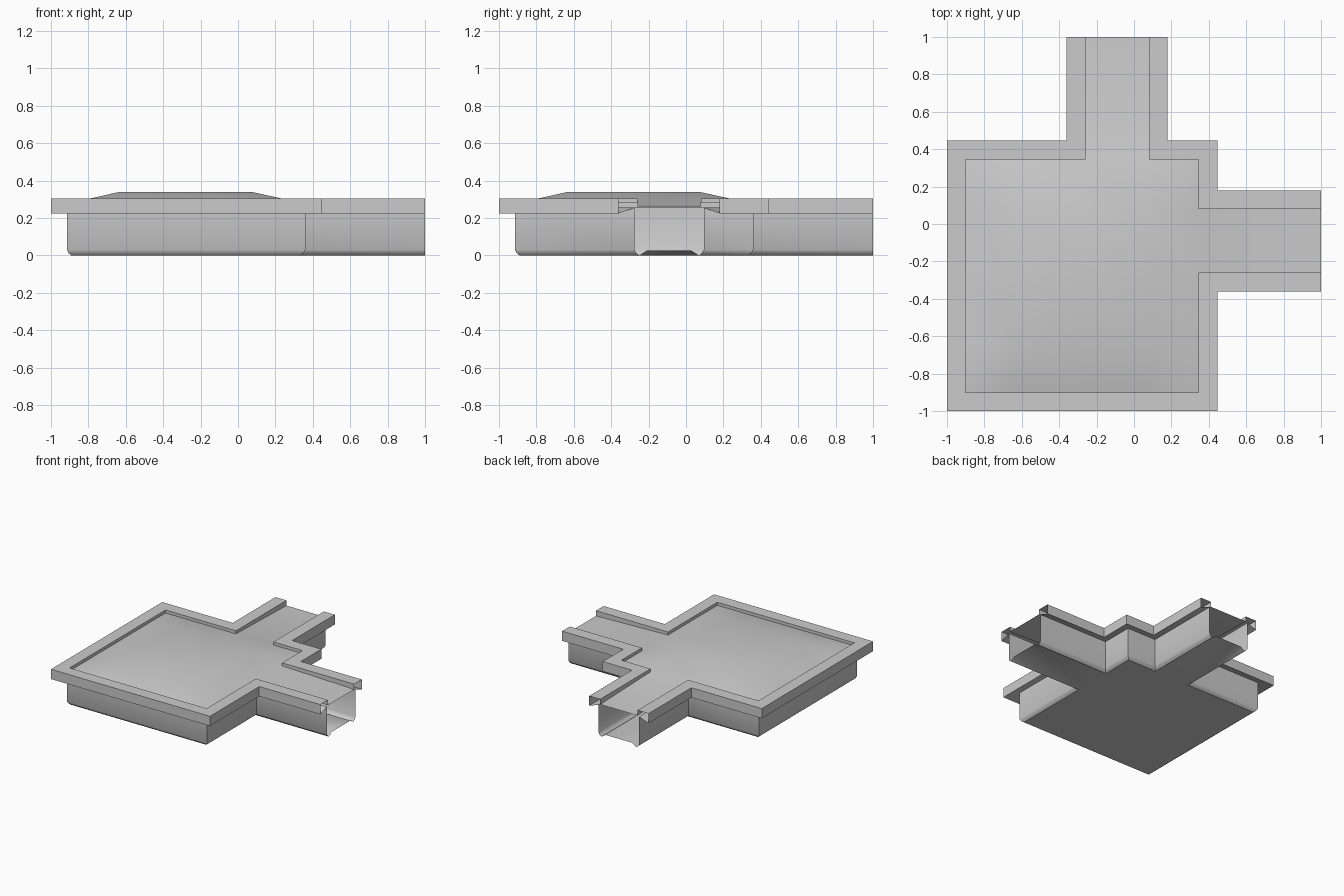
import bpy, bmesh, math
from mathutils import Vector

cube = bpy.data.objects.get("Cube")
if cube:
    bpy.data.objects.remove(cube, do_unlink=True)

grey = bpy.data.materials.new("light_grey")
grey.use_nodes = True
COLOUR = (0.6, 0.6, 0.6, 1)
grey.diffuse_color = COLOUR
grey.node_tree.nodes["Principled BSDF"].inputs["Base Color"].default_value = COLOUR

# Plan dimensions: square body with one arm towards +x and one towards +y
FAR, BODY, ARM_LO, ARM_HI = 1.0, 0.445, -0.36, 0.18
RIM_IN, WALL_IN, FLOOR_IN = 0.1, 0.085, 0.11
RIM_TOP, RIM_LOW, DECK_EDGE, DECK_END = 0.305, 0.225, 0.28, 0.262


def finish(bm, name):
    mesh = bpy.data.meshes.new(name)
    bm.to_mesh(mesh)
    bm.free()
    mesh.materials.append(grey)
    obj = bpy.data.objects.new(name, mesh)
    bpy.context.collection.objects.link(obj)
    bpy.ops.object.select_all(action='DESELECT')
    obj.select_set(True)
    bpy.context.view_layer.objects.active = obj
    bpy.ops.object.shade_smooth_by_angle(angle=math.radians(44))
    return obj


def sweep(name, path, profile):
    """Sweep (inset, z) points along an open path whose inside is on the left."""
    pts = [Vector(p) for p in path]
    dirs = [(b - a).normalized() for a, b in zip(pts, pts[1:])]
    lefts = [Vector((-d.y, d.x)) for d in dirs]
    bm = bmesh.new()
    rings = []
    for i, p in enumerate(pts):
        at_end = i in (0, len(pts) - 1)
        if at_end:
            shift = lefts[0] if i == 0 else lefts[-1]
        else:
            shift = lefts[i - 1] + lefts[i]
        ring = []
        for inset, z in profile:
            if at_end and z == DECK_EDGE:
                z = DECK_END
            ring.append(bm.verts.new((*(p + shift * inset), z)))
        rings.append(ring)
    for a, b in zip(rings, rings[1:]):
        for k in range(len(profile) - 1):
            bm.faces.new((a[k], a[k + 1], b[k + 1], b[k]))
    return finish(bm, name)


def sheet(name, stops, inset, height, up):
    """Plan-shaped sheet on a grid of stops, keeping only body and arm cells."""
    lo, hi = ARM_LO + inset, ARM_HI - inset
    edge = BODY - inset
    bm = bmesh.new()
    verts = {}

    def vert(x, y):
        if (x, y) not in verts:
            verts[x, y] = bm.verts.new((x, y, height(x, y)))
        return verts[x, y]

    spans = list(zip(stops, stops[1:]))
    for x0, x1 in spans:
        for y0, y1 in spans:
            mx, my = (x0 + x1) / 2, (y0 + y1) / 2
            in_body = mx < edge and my < edge
            in_arm = (mx > edge and lo < my < hi) or (my > edge and lo < mx < hi)
            if in_body or in_arm:
                corners = [vert(x0, y0), vert(x1, y0), vert(x1, y1), vert(x0, y1)]
                bm.faces.new(corners if up else corners[::-1])
    bmesh.ops.triangulate(bm, faces=bm.faces[:], quad_method='LONG_EDGE')
    return finish(bm, name)


# Hollow rim and side walls, open at the arm ends
rim = [(RIM_IN, DECK_EDGE), (RIM_IN, RIM_TOP), (0, RIM_TOP), (0, RIM_LOW),
       (WALL_IN, 0.255)]
wall = [(WALL_IN, 0.255), (WALL_IN, 0.03), (WALL_IN + 0.01, 0.012), (FLOOR_IN, 0)]
inner_path = [(FAR, ARM_HI), (BODY, ARM_HI), (BODY, BODY), (ARM_HI, BODY), (ARM_HI, FAR)]
outer_path = [(ARM_LO, FAR), (ARM_LO, BODY), (-FAR, BODY), (-FAR, -FAR),
              (BODY, -FAR), (BODY, ARM_LO), (FAR, ARM_LO)]
for label, path in (("inner", inner_path), ("outer", outer_path)):
    sweep(label + "_rim", path, rim)
    sweep(label + "_wall", path, wall)


# Raised deck: flat middle sloping down to the rim and out along the arms
def deck_height(x, y):
    if max(x, y) == FAR:
        return DECK_END
    return 0.338 if all(-0.65 < c < 0.09 for c in (x, y)) else DECK_EDGE


sheet("deck", [-FAR + RIM_IN, -0.64, ARM_LO + RIM_IN, ARM_HI - RIM_IN, BODY - RIM_IN, FAR],
      RIM_IN, deck_height, True)


# Floor, lifted in the middle of each arm end
def floor_height(x, y):
    return 0.025 if max(x, y) == FAR and -0.22 < min(x, y) < 0.04 else 0


sheet("floor", [-FAR + FLOOR_IN, ARM_LO + FLOOR_IN, -0.21, 0.03, ARM_HI - FLOOR_IN,
                BODY - FLOOR_IN, FAR], FLOOR_IN, floor_height, False)
